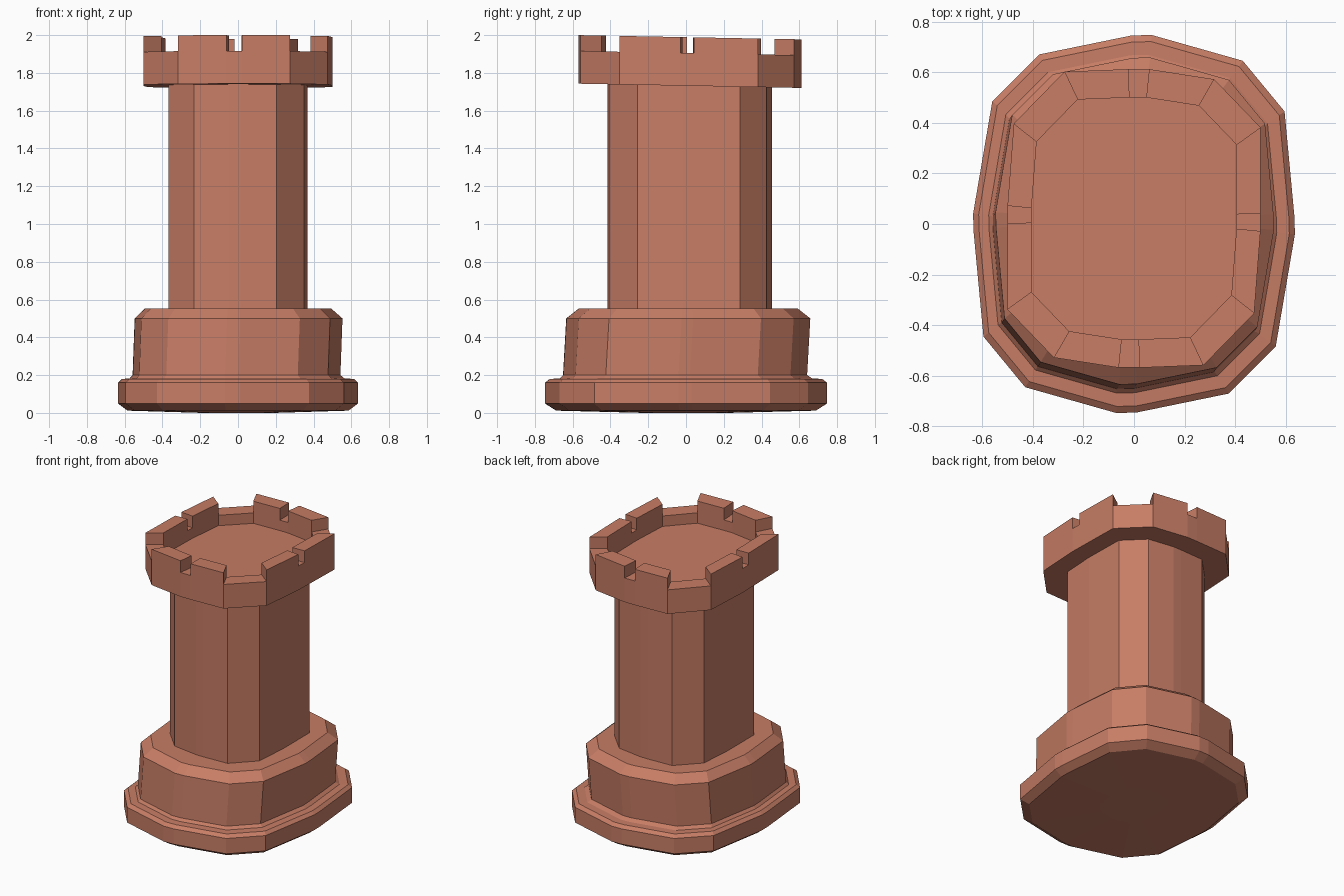
import bpy, bmesh
from mathutils import Vector

if "Cube" in bpy.data.objects:
    bpy.data.objects.remove(bpy.data.objects["Cube"], do_unlink=True)

# Clay colour
clay = bpy.data.materials.new("terracotta")
clay.use_nodes = True
COLOUR = (0.57, 0.205, 0.13, 1)
clay.diffuse_color = COLOUR
bsdf = next(n for n in clay.node_tree.nodes if n.type == 'BSDF_PRINCIPLED')
bsdf.inputs["Base Color"].default_value = COLOUR

# Half outlines, completed by a half turn: corner, two mid points, corner per side
BASE_HALF = [(-.43, -.645), (-.07, -.747), (.01, -.745), (.375, -.67),
             (.56, -.485), (.636, -.04), (.634, .03), (.595, .445)]
TOWER_HALF = [(-.317, -.55), (-.06, -.59), (.022, -.59), (.275, -.58),
              (.475, -.375), (.5, -.05), (.5, .02), (.5, .36)]


def outline(half, scale, cx=0, cy=0):
    full = half + [(-x, -y) for x, y in half]
    return [(x * scale + cx, y * scale + cy) for x, y in full]


def finish(name, bm):
    bmesh.ops.remove_doubles(bm, verts=bm.verts, dist=0.0001)
    bmesh.ops.recalc_face_normals(bm, faces=bm.faces)
    mesh = bpy.data.meshes.new(name)
    bm.to_mesh(mesh)
    bm.free()
    mesh.materials.append(clay)
    ob = bpy.data.objects.new(name, mesh)
    bpy.context.collection.objects.link(ob)
    return ob


def stack(name, half, levels):
    """Skin a closed solid through scaled outlines: (z, scale, cx, cy)."""
    bm = bmesh.new()
    rings = [[bm.verts.new((x, y, z)) for x, y in outline(half, s, cx, cy)]
             for z, s, cx, cy in levels]
    n = len(rings[0])
    for low, high in zip(rings, rings[1:]):
        for i in range(n):
            j = (i + 1) % n
            bm.faces.new((low[i], low[j], high[j], high[i]))
    bm.faces.new(rings[0][::-1])
    bm.faces.new(rings[-1])
    return finish(name, bm)


# Stepped base: bevelled foot slab, then the leaning plinth
stack("foot_and_plinth", BASE_HALF, [
    (0, .3, 0, 0), (.012, .92, 0, 0), (.05, 1, 0, 0), (.16, 1, 0, 0),
    (.18, .965, 0, 0), (.182, .895, -.005, 0), (.2, .865, -.008, -.005),
    (.5, .865, .003, .012), (.553, .775, 0, .012)])

# Shaft
stack("shaft", TOWER_HALF, [(.54, .737, 0, .02), (1.75, .737, 0, .02)])

# Battlement, leaning slightly to the back
CENTRE_Y, LEAN = .022, -.019
UNDER, FLOOR, LOW, HIGH = 1.732, 1.83, 1.905, 1.989
outer = outline(TOWER_HALF, 1, 0, CENTRE_Y)
inner = outline(TOWER_HALF, .81, 0, CENTRE_Y)
n = len(outer)
bm = bmesh.new()


def face(*points):
    bm.faces.new([bm.verts.new(Vector((x, y, z + LEAN * y)))
                  for (x, y), z in points])


# Each side runs merlon, notch, merlon, then a low corner
tops = [HIGH, LOW, HIGH, LOW] * 4
for i in range(n):
    j = (i + 1) % n
    top, after = tops[i], tops[j]
    face((outer[i], UNDER), (outer[j], UNDER), (outer[j], LOW), (outer[i], LOW))
    face((inner[j], FLOOR), (inner[i], FLOOR), (inner[i], LOW), (inner[j], LOW))
    face((outer[i], top), (outer[j], top), (inner[j], top), (inner[i], top))
    if top == HIGH:
        face((outer[i], LOW), (outer[j], LOW), (outer[j], top), (outer[i], top))
        face((inner[j], LOW), (inner[i], LOW), (inner[i], top), (inner[j], top))
    if top != after:
        face((outer[j], LOW), (inner[j], LOW), (inner[j], HIGH), (outer[j], HIGH))
face(*[(p, FLOOR) for p in inner])
face(*[(p, UNDER) for p in reversed(outer)])
finish("battlement", bm)
